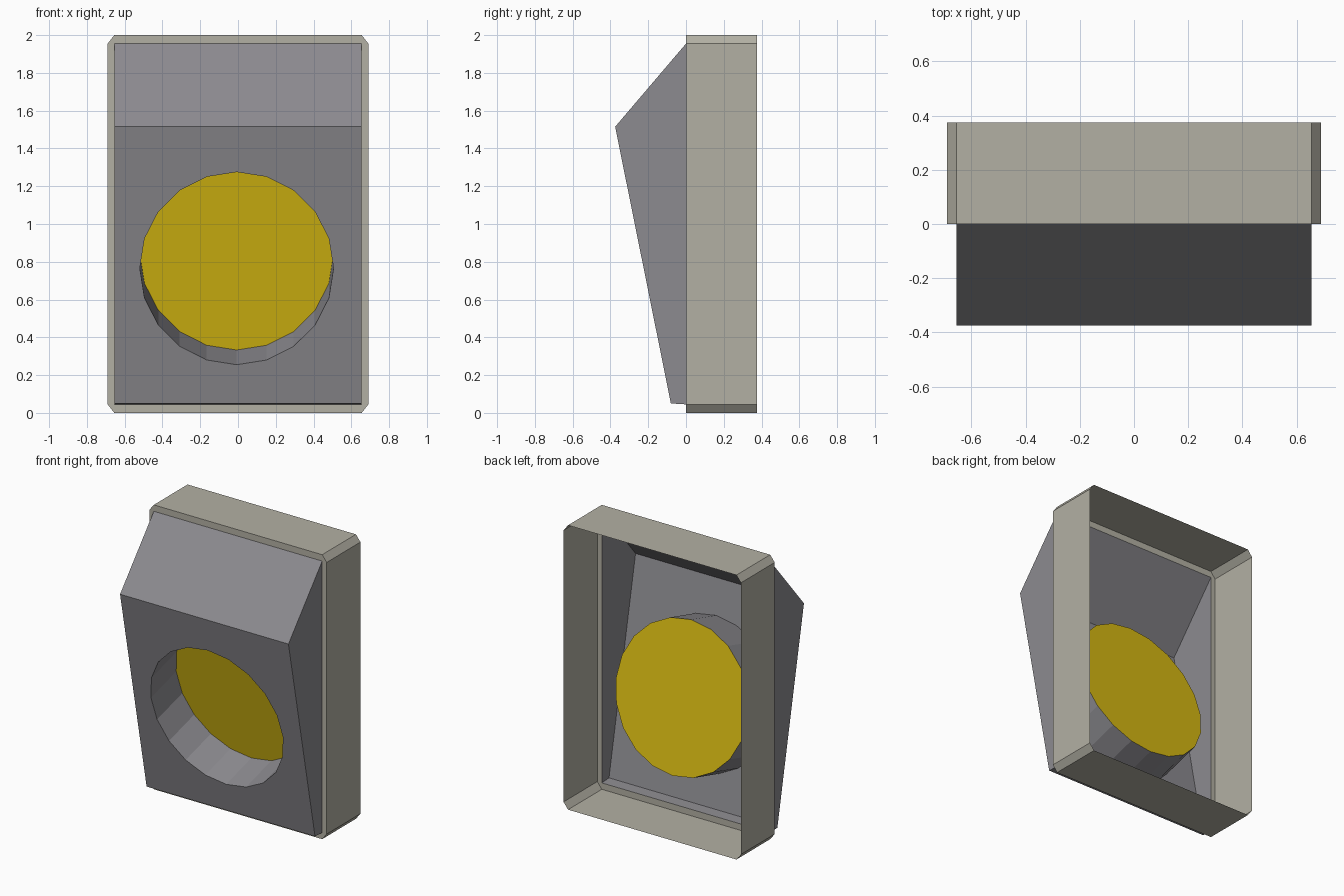
import bpy, bmesh, math
from mathutils import Vector

if "Cube" in bpy.data.objects:
    bpy.data.objects.remove(bpy.data.objects["Cube"])


def material(name, rgb):
    m = bpy.data.materials.new(name)
    m.diffuse_color = (*rgb, 1)
    m.use_nodes = True
    m.node_tree.nodes["Principled BSDF"].inputs["Base Color"].default_value = m.diffuse_color
    return m


BEIGE = material("warm_beige", (0.45, 0.435, 0.37))
GREY = material("housing_grey", (0.265, 0.26, 0.28))
YELLOW = material("lens_yellow", (0.68, 0.49, 0.006))


def loop(bm, pts):
    """Closed loop of edges; returns verts and edges."""
    vs = [bm.verts.new(p) for p in pts]
    es = [bm.edges.new((vs[i], vs[(i + 1) % len(vs)])) for i in range(len(vs))]
    return vs, es


def skin(bm, a, b):
    """Quads between two matching vertex rings."""
    n = len(a)
    for i in range(n):
        j = (i + 1) % n
        bm.faces.new((a[i], a[j], b[j], b[i]))


def fill_between(bm, edges):
    """Flat face area between an outer and an inner loop."""
    bmesh.ops.triangle_fill(bm, edges=edges, use_beauty=True, use_dissolve=False)


def finish(name, bm, mat, centre, inward=False):
    """Point the faces away from (or towards) the centre and make the object."""
    bm.normal_update()
    for f in bm.faces:
        d = f.normal.dot(f.calc_center_median() - Vector(centre))
        if (d < 0) != inward:
            f.normal_flip()
    me = bpy.data.meshes.new(name)
    bm.to_mesh(me)
    bm.free()
    me.materials.append(mat)
    ob = bpy.data.objects.new(name, me)
    bpy.context.collection.objects.link(ob)


# Main sizes
W, H, D = 0.69, 2.0, 0.375        # frame half width, height, depth
w, lo, hi = 0.655, 0.045, 1.955   # opening in the front lip
BROW = (-0.375, 1.515)            # y, z of the housing ridge
CHIN = (-0.08, 0.05)              # y, z of the housing lower edge

# Frame: chamfered band, open at the back, with a flat front lip
bm = bmesh.new()
outline = [(-w, 0), (w, 0), (W, lo), (W, hi), (w, H), (-w, H), (-W, hi), (-W, lo)]
front, front_e = loop(bm, [(x, 0, z) for x, z in outline])
back, _ = loop(bm, [(x, D, z) for x, z in outline])
skin(bm, front, back)
_, inner_e = loop(bm, [(-w, 0, lo), (w, 0, lo), (w, 0, hi), (-w, 0, hi)])
fill_between(bm, front_e + inner_e)
finish("outer_frame", bm, BEIGE, (0, 0.2, 1))

# Round opening lying in the slanted front plane
slope = (BROW[0] - CHIN[0]) / (BROW[1] - CHIN[1])
CX, CZ, R, N = -0.007, 0.765, 0.513, 20


def rim_points():
    pts = []
    for i in range(N):
        a = 2 * math.pi * i / N
        z = CZ + 0.51 * math.sin(a)
        pts.append(Vector((CX + R * math.cos(a), CHIN[0] + slope * (z - CHIN[1]), z)))
    return pts


# Housing: wedge shell with a pierced front
bm = bmesh.new()
profile = [(0, lo), CHIN, BROW, (0, hi)]
left, right = ([bm.verts.new((s * w, y, z)) for y, z in profile] for s in (-1, 1))
bm.faces.new(left)
bm.faces.new(right)
for i in (0, 2):   # underside and sloping top
    bm.faces.new((left[i], left[i + 1], right[i + 1], right[i]))
quad = [left[1], left[2], right[2], right[1]]
quad_e = [bm.edges.get((quad[i], quad[(i + 1) % 4])) or
          bm.edges.new((quad[i], quad[(i + 1) % 4])) for i in range(4)]
_, hole_e = loop(bm, rim_points())
fill_between(bm, quad_e + hole_e)
finish("housing", bm, GREY, (0, 0, 0.9))

# Tube sunk behind the opening, closed by the lens disc
sink = Vector((0, 0.28, 0.078))
bm = bmesh.new()
a, _ = loop(bm, rim_points())
b, _ = loop(bm, [p + sink for p in rim_points()])
skin(bm, a, b)
mid = sum(rim_points(), Vector()) / N + sink / 2
finish("lens_tube", bm, GREY, mid, inward=True)

bm = bmesh.new()
bm.faces.new([bm.verts.new(p + sink) for p in rim_points()])
finish("lens_disc", bm, YELLOW, (0, 1, 0.9))
